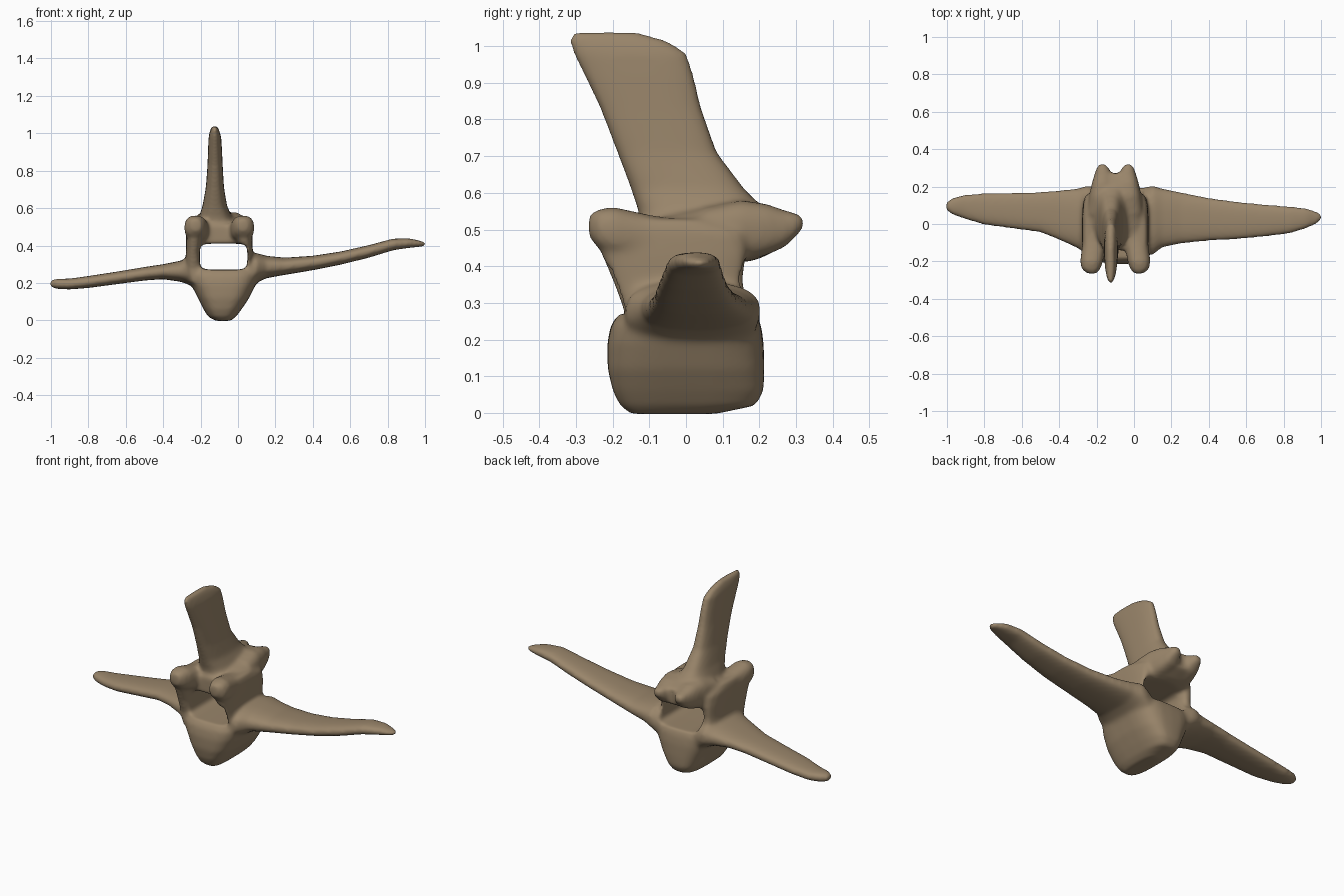
import bpy, bmesh, math

bone = bpy.data.materials.new("bone_brown")
bone.diffuse_color = (0.32, 0.235, 0.145, 1)


def tube(bm, axis, rows, power=2.5, n=32):
    """Loft superellipse rings; row = position on axis, then min/max of the other two axes."""
    rings = []
    for t, a0, a1, b0, b1 in rows:
        ring = []
        for i in range(n):
            ang = 2 * math.pi * i / n
            c, s = math.cos(ang), math.sin(ang)
            a = (a0 + a1) / 2 + (a1 - a0) / 2 * math.copysign(abs(c) ** (2 / power), c)
            b = (b0 + b1) / 2 + (b1 - b0) / 2 * math.copysign(abs(s) ** (2 / power), s)
            co = [a, b]
            co.insert(axis, t)
            ring.append(bm.verts.new(co))
        rings.append(ring)
    for r, q in zip(rings, rings[1:]):
        for i in range(n):
            j = (i + 1) % n
            bm.faces.new((r[i], r[j], q[j], q[i]))
    bm.faces.new(rings[0])
    bm.faces.new(rings[-1])


def finish(bm, name):
    bmesh.ops.recalc_face_normals(bm, faces=bm.faces[:])
    me = bpy.data.meshes.new(name)
    bm.to_mesh(me)
    bm.free()
    ob = bpy.data.objects.new(name, me)
    bpy.context.collection.objects.link(ob)
    me.materials.append(bone)
    return ob


bm = bmesh.new()
# centrum (body), wedge-shaped from the front
tube(bm, 2, [(-0.003, -0.12, -0.04, -0.15, 0.08), (0.02, -0.16, -0.01, -0.18, 0.19),
             (0.06, -0.185, 0.02, -0.2, 0.212), (0.12, -0.215, 0.06, -0.214, 0.214),
             (0.19, -0.25, 0.095, -0.215, 0.212), (0.24, -0.27, 0.115, -0.205, 0.205),
             (0.275, -0.265, 0.11, -0.18, 0.19)], 3.2)
# left and right transverse processes
tube(bm, 0, [(-0.18, -0.17, 0.19, 0.14, 0.34), (-0.25, -0.165, 0.205, 0.185, 0.345),
             (-0.3, -0.13, 0.19, 0.205, 0.32), (-0.4, -0.085, 0.18, 0.22, 0.30),
             (-0.5, -0.045, 0.172, 0.213, 0.285), (-0.65, -0.025, 0.168, 0.193, 0.26),
             (-0.8, -0.005, 0.165, 0.173, 0.237), (-0.9, 0.025, 0.158, 0.165, 0.223),
             (-0.97, 0.05, 0.14, 0.168, 0.222), (-1.006, 0.075, 0.115, 0.18, 0.212)])
tube(bm, 0, [(0.03, -0.17, 0.19, 0.14, 0.34), (0.1, -0.165, 0.205, 0.2, 0.36),
             (0.15, -0.125, 0.19, 0.225, 0.345), (0.25, -0.105, 0.17, 0.243, 0.335),
             (0.4, -0.09, 0.14, 0.268, 0.345), (0.55, -0.082, 0.12, 0.298, 0.368),
             (0.7, -0.068, 0.105, 0.335, 0.402), (0.83, -0.052, 0.095, 0.375, 0.437),
             (0.92, -0.025, 0.085, 0.388, 0.438), (0.975, 0.0, 0.068, 0.393, 0.425),
             (1.006, 0.025, 0.05, 0.398, 0.416)])
# arch walls, front and rear articular lobes on both sides
for side in (-1, 1):
    def sx(lo, hi):
        """Offsets from the arch midline, mirrored to either side."""
        m = -0.1
        return sorted((m + side * lo, m + side * hi))
    tube(bm, 2, [(0.2, *sx(0.08, 0.165), -0.17, 0.18), (0.28, *sx(0.09, 0.185), -0.17, 0.17),
                 (0.36, *sx(0.1, 0.178), -0.2, 0.155), (0.43, *sx(0.09, 0.178), -0.23, 0.165),
                 (0.49, *sx(0.07, 0.175), -0.25, 0.16), (0.53, *sx(0.09, 0.165), -0.22, 0.05)], 3)
    tube(bm, 1, [(-0.265, *sx(0.1, 0.15), 0.48, 0.54), (-0.24, *sx(0.08, 0.18), 0.45, 0.555),
                 (-0.2, *sx(0.065, 0.188), 0.43, 0.562), (-0.1, *sx(0.05, 0.175), 0.41, 0.54),
                 (0.0, *sx(0.04, 0.16), 0.41, 0.525)])
    tube(bm, 1, [(0.05, *sx(0.0, 0.155), 0.4, 0.56), (0.15, *sx(0.0, 0.14), 0.41, 0.58),
                 (0.22, *sx(0.01, 0.125), 0.43, 0.57), (0.27, *sx(0.02, 0.11), 0.452, 0.552),
                 (0.3, *sx(0.035, 0.1), 0.48, 0.545), (0.322, *sx(0.055, 0.085), 0.505, 0.533)])
# arch roof
tube(bm, 1, [(-0.14, -0.24, 0.04, 0.4, 0.51), (-0.05, -0.26, 0.06, 0.39, 0.54),
             (0.08, -0.25, 0.05, 0.39, 0.57), (0.2, -0.22, 0.02, 0.42, 0.57),
             (0.27, -0.18, -0.02, 0.455, 0.545)], 3)
# tall neural spine, leaning to the front
tube(bm, 2, [(0.48, -0.24, 0.02, -0.12, 0.24), (0.55, -0.21, -0.03, -0.13, 0.22),
             (0.61, -0.19, -0.058, -0.15, 0.16), (0.71, -0.172, -0.075, -0.188, 0.085),
             (0.83, -0.163, -0.082, -0.235, 0.043), (0.92, -0.16, -0.086, -0.278, 0.022),
             (0.98, -0.157, -0.09, -0.308, 0.003), (1.015, -0.15, -0.1, -0.32, -0.05),
             (1.038, -0.14, -0.11, -0.31, -0.13)], 2.6)
vertebra = finish(bm, "vertebra")

# neural canal cutter
bm = bmesh.new()
tube(bm, 1, [(-0.5, -0.205, 0.05, 0.27, 0.41), (0.05, -0.205, 0.05, 0.27, 0.41),
             (0.5, -0.2, 0.05, 0.275, 0.42)], 6)
canal = finish(bm, "canal_cutter")
canal.hide_render = True
canal.hide_set(True)

# fuse the parts, open the canal, then soften all joins
for step in (0, 1):
    r = vertebra.modifiers.new("fuse", "REMESH")
    r.mode = "VOXEL"
    r.voxel_size = 0.009
    r.use_smooth_shade = True
    if step == 0:
        b = vertebra.modifiers.new("open_canal", "BOOLEAN")
        b.operation = "DIFFERENCE"
        b.solver = "EXACT"
        b.object = canal
s = vertebra.modifiers.new("soften", "SMOOTH")
s.factor = 0.5
s.iterations = 12
